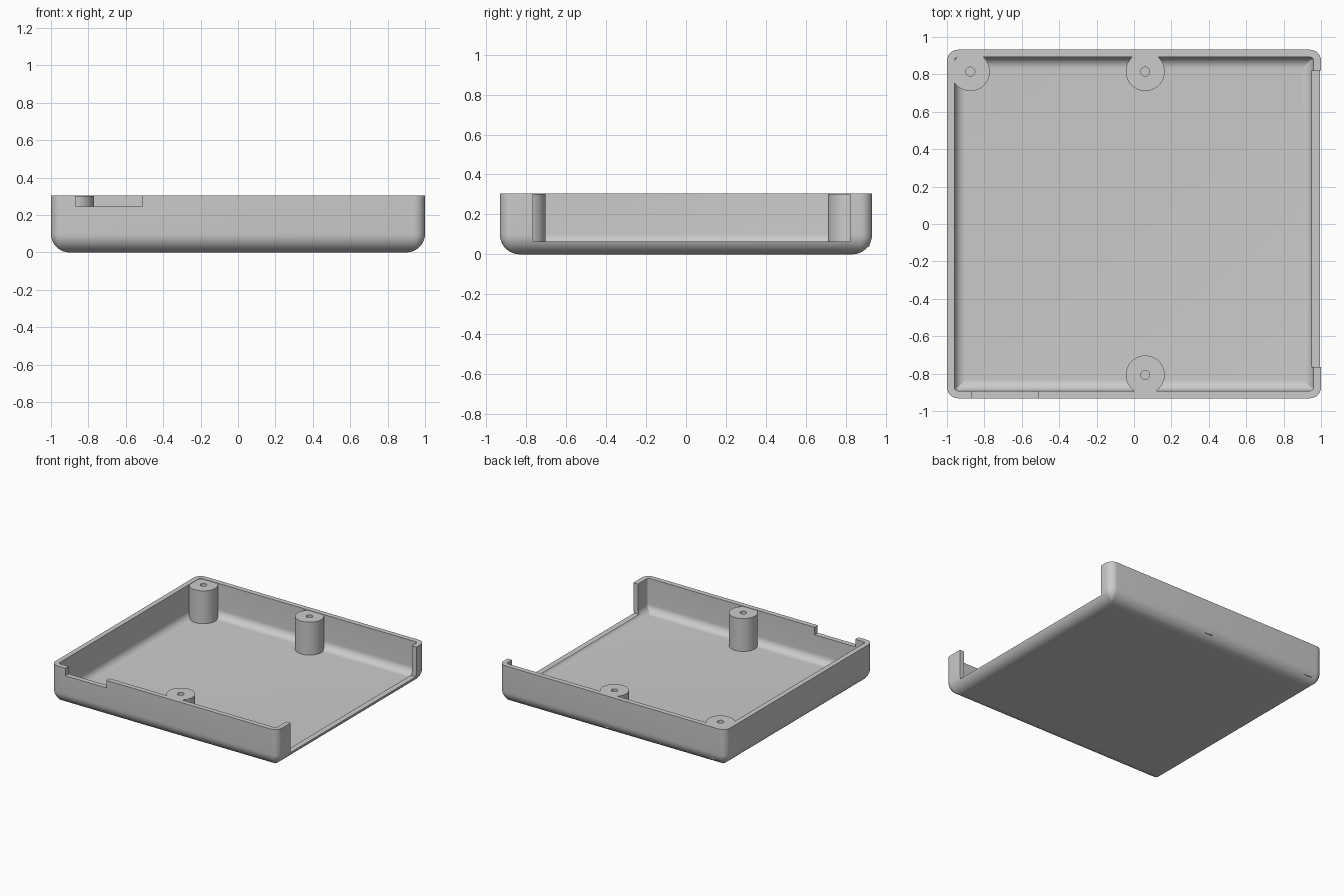
import bpy, bmesh, math

if "Cube" in bpy.data.objects:
    bpy.data.objects.remove(bpy.data.objects["Cube"], do_unlink=True)

HX, HY, H = 1.0, 0.932, 0.305      # half width, half depth, height
WALL, EDGE, CORNER = 0.04, 0.1, 0.06
STEPS = 10

grey = bpy.data.materials.new("plain grey")
grey.use_nodes = True
colour = (0.6, 0.6, 0.6, 1)
grey.diffuse_color = colour
grey.node_tree.nodes["Principled BSDF"].inputs["Base Color"].default_value = colour


def rounded_rect(inset, z):
    """Rounded rectangle, inset from the outer wall."""
    r = max(CORNER - inset, 0.003)
    cx, cy = HX - inset - r, HY - inset - r
    ring = []
    for q, (sx, sy) in enumerate([(1, 1), (-1, 1), (-1, -1), (1, -1)]):
        for i in range(STEPS + 1):
            a = math.pi / 2 * (q + i / STEPS)
            ring.append((sx * cx + r * math.cos(a), sy * cy + r * math.sin(a), z))
    return ring


def circle(x, y, r, z, n=48):
    return [(x + r * math.cos(2 * math.pi * i / n),
             y + r * math.sin(2 * math.pi * i / n), z) for i in range(n)]


def skin(name, rings):
    """Bridge successive rings and cap the first and last."""
    bm = bmesh.new()
    loops = [[bm.verts.new(p) for p in ring] for ring in rings]
    n = len(loops[0])
    for a, b in zip(loops, loops[1:]):
        for i in range(n):
            j = (i + 1) % n
            bm.faces.new((a[i], a[j], b[j], b[i]))
    bm.faces.new(loops[0][::-1])
    bm.faces.new(loops[-1])
    bmesh.ops.recalc_face_normals(bm, faces=bm.faces)
    mesh = bpy.data.meshes.new(name)
    bm.to_mesh(mesh)
    bm.free()
    mesh.materials.append(grey)
    ob = bpy.data.objects.new(name, mesh)
    bpy.context.collection.objects.link(ob)
    return ob


def activate(ob):
    bpy.ops.object.select_all(action="DESELECT")
    ob.select_set(True)
    bpy.context.view_layer.objects.active = ob


def cut_box(target, lo, hi):
    """Cut an axis-aligned box out of the target."""
    bpy.ops.mesh.primitive_cube_add(size=1, location=[(a + b) / 2 for a, b in zip(lo, hi)])
    cutter = bpy.context.object
    cutter.scale = [b - a for a, b in zip(lo, hi)]
    cutter.hide_render = True
    activate(target)
    mod = target.modifiers.new("cut", "BOOLEAN")
    mod.operation, mod.solver, mod.object = "DIFFERENCE", "EXACT", cutter
    bpy.ops.object.modifier_apply(modifier=mod.name)
    bpy.data.objects.remove(cutter, do_unlink=True)


def fillet(inset):
    """Rounded bottom edge, shared by the outer and inner skins."""
    r = EDGE - inset
    angles = [math.pi / 2 * i / STEPS for i in range(STEPS + 1)]
    return [rounded_rect(EDGE - r * math.sin(a), EDGE - r * math.cos(a)) for a in angles]


# Open tray with rounded outer and inner bottom edges
tray = skin("tray", fillet(0) + [rounded_rect(0, H), rounded_rect(WALL, H)]
            + fillet(WALL)[::-1])

# Wide side opening and shallow front notch
cut_box(tray, (0.9, -0.765, 0.065), (1.2, 0.82, 0.5))
cut_box(tray, (-0.87, -1.2, 0.245), (-0.51, -0.86, 0.5))
parts = [tray]

# Screw posts with pilot holes
for name, x, y in [("corner_post", -0.875, 0.815),
                   ("back_post", 0.06, 0.815),
                   ("front_post", 0.06, -0.807)]:
    parts.append(skin(name, [circle(x, y, 0.104, WALL), circle(x, y, 0.104, 0.302),
                             circle(x, y, 0.024, 0.302), circle(x, y, 0.024, 0.08)]))

for ob in parts:
    activate(ob)
    bpy.ops.object.shade_smooth_by_angle(angle=math.radians(30))
